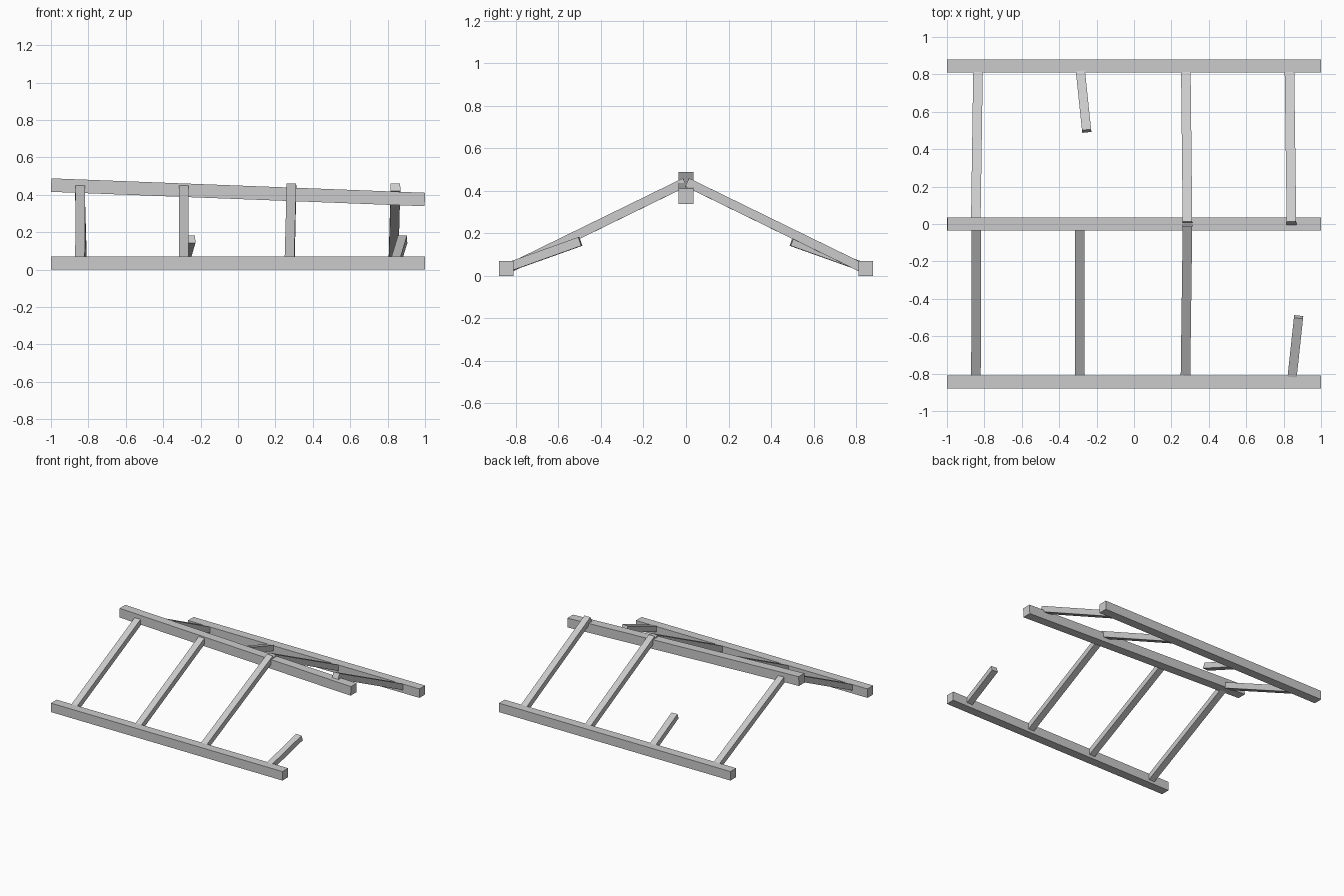
import bpy
from mathutils import Vector, Matrix

if "Cube" in bpy.data.objects:
    bpy.data.objects.remove(bpy.data.objects["Cube"])


def beam(name, start, end, width, depth):
    """Square-cut timber running from start to end."""
    a, b = Vector(start), Vector(end)
    axis = (b - a).normalized()
    side = Vector((0, 0, 1)).cross(axis).normalized()
    up = axis.cross(side)
    bpy.ops.mesh.primitive_cube_add(size=1)
    ob = bpy.context.object
    ob.name = ob.data.name = name
    rot = Matrix((axis, side, up)).transposed().to_4x4()
    scale = Matrix.Diagonal(((b - a).length, width, depth, 1))
    ob.data.transform(rot @ scale)
    ob.location = (a + b) / 2
    return ob


# wall plates along both eaves
for label, s in (("front", -1), ("back", 1)):
    beam(f"{label}_wall_plate", (-1, s * 0.845, 0.035), (1, s * 0.845, 0.035), 0.07, 0.07)

# sagging ridge beam
beam("ridge_beam", (-0.999, 0, 0.452), (0.999, 0, 0.375), 0.07, 0.072)

# full rafters: side, x at eave, x at ridge
rafters = [
    (-1, -0.845, -0.843), (-1, -0.291, -0.291), (-1, 0.275, 0.286),
    (1, -0.834, -0.846), (1, 0.277, 0.286), (1, 0.831, 0.842),
]
for i, (s, x0, x1) in enumerate(rafters, 1):
    beam(f"rafter_{i}", (x0, s * 0.828, 0.038), (x1, s * 0.005, 0.44), 0.051, 0.043)

# broken rafter stubs
for label, s, x0, x1 in (("front", -1, 0.845, 0.88), ("back", 1, -0.287, -0.253)):
    beam(f"{label}_broken_rafter", (x0, s * 0.822, 0.046), (x1, s * 0.497, 0.162), 0.049, 0.043)
